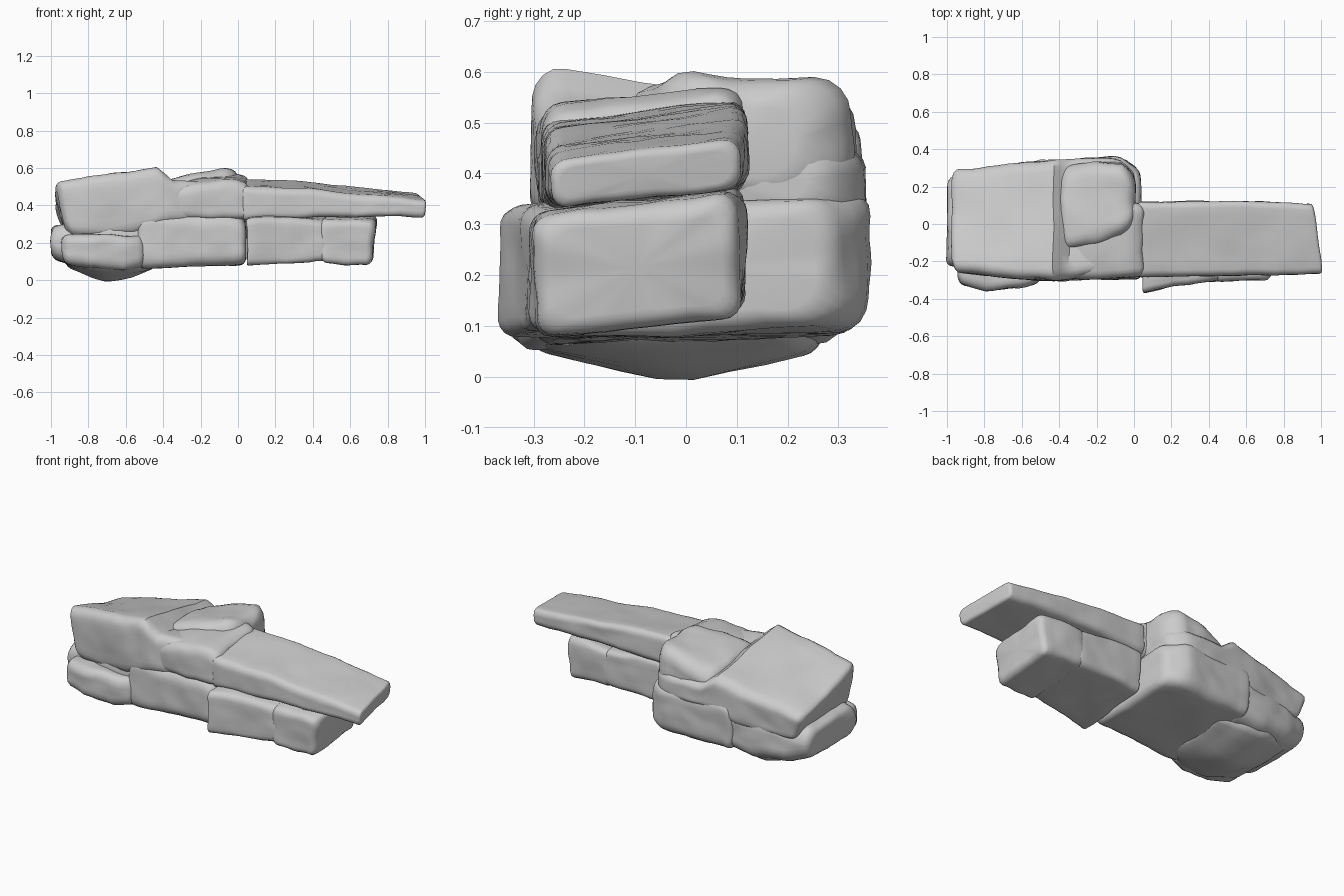
import bpy, bmesh, math
from mathutils import Vector, noise

if "Cube" in bpy.data.objects:
    bpy.data.objects.remove(bpy.data.objects["Cube"])


def section(y0, y1, z0, z1, r, n=5, m=7):
    """Rounded rectangle in the YZ plane, with points along the straight sides."""
    r = min(r, (y1 - y0) * 0.48, (z1 - z0) * 0.48)
    corners = [(y1 - r, z1 - r, 0), (y0 + r, z1 - r, 90),
               (y0 + r, z0 + r, 180), (y1 - r, z0 + r, 270)]
    arcs = [[(cy + r * math.cos(math.radians(a + 90 * i / (n - 1))),
              cz + r * math.sin(math.radians(a + 90 * i / (n - 1)))) for i in range(n)]
            for cy, cz, a in corners]
    pts = []
    for k in range(4):
        pts += arcs[k]
        p, q = arcs[k][-1], arcs[(k + 1) % 4][0]
        pts += [(p[0] + (q[0] - p[0]) * i / m, p[1] + (q[1] - p[1]) * i / m)
                for i in range(1, m)]
    return pts


def rock(name, stations, r=0.05, tilt=0.0, top_fall=(0, 0), slant=(0, 0), skew=0.0,
         keel=0.0, cap=0.035, rough=0.012):
    """Loft a rock layer along x. stations: (x, y0, y1, z0, z1).
    tilt: z rise per y; top_fall: drop of the top towards the back at each end;
    slant: x shift per height at each end; skew: x shift per y at the right end;
    keel: dip under the middle."""
    xa, xb = stations[0][0], stations[-1][0]

    def sample(x):
        for s, t in zip(stations, stations[1:]):
            if x <= t[0] + 1e-9:
                f = (x - s[0]) / (t[0] - s[0])
                return [s[i] + (t[i] - s[i]) * f for i in range(1, 5)]

    # ring positions: rounded caps at both ends, even spacing between
    ends = [(cap - cap * math.sin(a), cap - cap * math.cos(a))
            for a in (math.pi / 2, 1.2, 0.8, 0.4, 0)]
    count = max(4, int((xb - xa) / 0.04))
    rings = [(xa + d, i) for d, i in ends]
    rings += [(xa + cap + (xb - xa - 2 * cap) * k / count, 0) for k in range(1, count)]
    rings += [(xb - d, i) for d, i in reversed(ends)]

    bm = bmesh.new()
    loops = []
    seed = Vector((len(name) * 1.7, xa * 5, xb * 3))
    for x, inset in rings:
        y0, y1, z0, z1 = sample(x)
        cy, cz = (y0 + y1) / 2, (z0 + z1) / 2
        u = (x - xa) / (xb - xa)
        fall = top_fall[0] * (1 - u) + top_fall[1] * u
        loop = []
        for y, z in section(y0 + inset, y1 - inset, z0 + inset, z1 - inset, r):
            v = (y - y0) / (y1 - y0)
            low = max(0, (cz - z) / (cz - z0))
            dz = tilt * (y - cy) - fall * v * (z - z0) / (z1 - z0)
            dz -= keel * low * (1 - abs(y - cy) / (y1 - cy)) * math.sin(math.pi * u)
            dx = (slant[0] * (1 - u) + slant[1] * u) * (z - cz) + skew * u * (y - y0)
            p = Vector((x + dx, y, z + dz))
            p += noise.noise_vector(p * 5 + seed) * rough + noise.noise_vector(p * 13 + seed) * rough * 0.5
            loop.append(bm.verts.new(p))
        loops.append(loop)
    n = len(loops[0])
    for a, b in zip(loops, loops[1:]):
        for i in range(n):
            bm.faces.new((a[i], a[(i + 1) % n], b[(i + 1) % n], b[i]))
    for loop in (loops[0], loops[-1]):
        c = bm.verts.new(sum((v.co for v in loop), Vector()) / n)
        for i in range(n):
            bm.faces.new((loop[i], loop[(i + 1) % n], c))
    bmesh.ops.recalc_face_normals(bm, faces=bm.faces)
    me = bpy.data.meshes.new(name)
    bm.to_mesh(me)
    bm.free()
    ob = bpy.data.objects.new(name, me)
    bpy.context.collection.objects.link(ob)
    bpy.context.view_layer.objects.active = ob
    ob.select_set(True)
    bpy.ops.object.shade_smooth_by_angle(angle=math.radians(40))
    ob.select_set(False)
    return ob


# upper layer: block with an overhanging left end, front ridge and a top falling to the back
rock("upper_rear_block", [(-0.95, -0.255, 0.28, 0.225, 0.535), (-0.75, -0.275, 0.31, 0.225, 0.57),
                          (-0.55, -0.30, 0.33, 0.25, 0.59), (-0.41, -0.30, 0.34, 0.29, 0.615),
                          (-0.34, -0.29, 0.35, 0.30, 0.55), (-0.08, -0.25, 0.35, 0.30, 0.54),
                          (0.005, -0.20, 0.27, 0.32, 0.52)],
     r=0.06, slant=(-0.22, 0), top_fall=(0.15, 0.08))
# raised hump at the back, next to the slab
rock("upper_back_hump", [(-0.40, -0.14, 0.30, 0.34, 0.55), (-0.2, -0.12, 0.33, 0.34, 0.58),
                         (-0.06, -0.06, 0.33, 0.34, 0.60), (0.01, -0.02, 0.26, 0.35, 0.58)],
     r=0.08, cap=0.045, top_fall=(0.05, 0.0))

# long overhanging slab and the thicker block it grows from
rock("overhang_slab", [(0.02, -0.285, 0.12, 0.34, 0.525), (0.3, -0.28, 0.125, 0.35, 0.51),
                       (0.6, -0.275, 0.12, 0.355, 0.485), (0.85, -0.27, 0.115, 0.355, 0.465),
                       (1.005, -0.268, 0.105, 0.352, 0.45)],
     r=0.035, tilt=0.11, slant=(0, 0.1), skew=-0.12, cap=0.018, rough=0.009)
rock("slab_root", [(-0.36, -0.295, 0.12, 0.35, 0.51), (-0.2, -0.295, 0.13, 0.34, 0.55),
                   (0.0, -0.29, 0.12, 0.34, 0.555), (0.055, -0.28, 0.11, 0.34, 0.53)],
     r=0.05, tilt=0.1, cap=0.025)

# lower layer: middle, left end and projecting right blocks
rock("lower_middle_block", [(-0.54, -0.30, 0.335, 0.07, 0.36), (-0.3, -0.30, 0.35, 0.075, 0.37),
                            (-0.08, -0.295, 0.36, 0.085, 0.36), (0.04, -0.29, 0.29, 0.09, 0.34)],
     r=0.06, tilt=0.03)
rock("lower_left_block", [(-1.0, -0.22, 0.24, 0.12, 0.29), (-0.85, -0.25, 0.29, 0.07, 0.31),
                          (-0.65, -0.28, 0.32, 0.06, 0.33), (-0.47, -0.28, 0.325, 0.08, 0.35)],
     r=0.075)
rock("lower_left_front", [(-0.94, -0.32, 0.0, 0.09, 0.24), (-0.8, -0.36, 0.0, 0.06, 0.245),
                          (-0.6, -0.345, 0.0, 0.055, 0.24), (-0.5, -0.31, 0.0, 0.08, 0.235)],
     r=0.05)
rock("underside_keel", [(-0.93, -0.24, 0.20, 0.08, 0.17), (-0.72, -0.31, 0.27, 0.05, 0.17),
                        (-0.58, -0.30, 0.26, 0.055, 0.17), (-0.42, -0.22, 0.2, 0.08, 0.17)],
     r=0.04, keel=0.062, rough=0.007)
rock("lower_right_block", [(0.045, -0.37, 0.11, 0.095, 0.345), (0.2, -0.335, 0.115, 0.11, 0.355),
                           (0.47, -0.30, 0.11, 0.115, 0.34)], r=0.035, tilt=0.1, cap=0.012)
rock("lower_right_end", [(0.44, -0.315, 0.11, 0.11, 0.34), (0.6, -0.305, 0.11, 0.10, 0.345),
                         (0.73, -0.295, 0.105, 0.095, 0.335)], r=0.04, tilt=0.1, slant=(0, 0.08))
